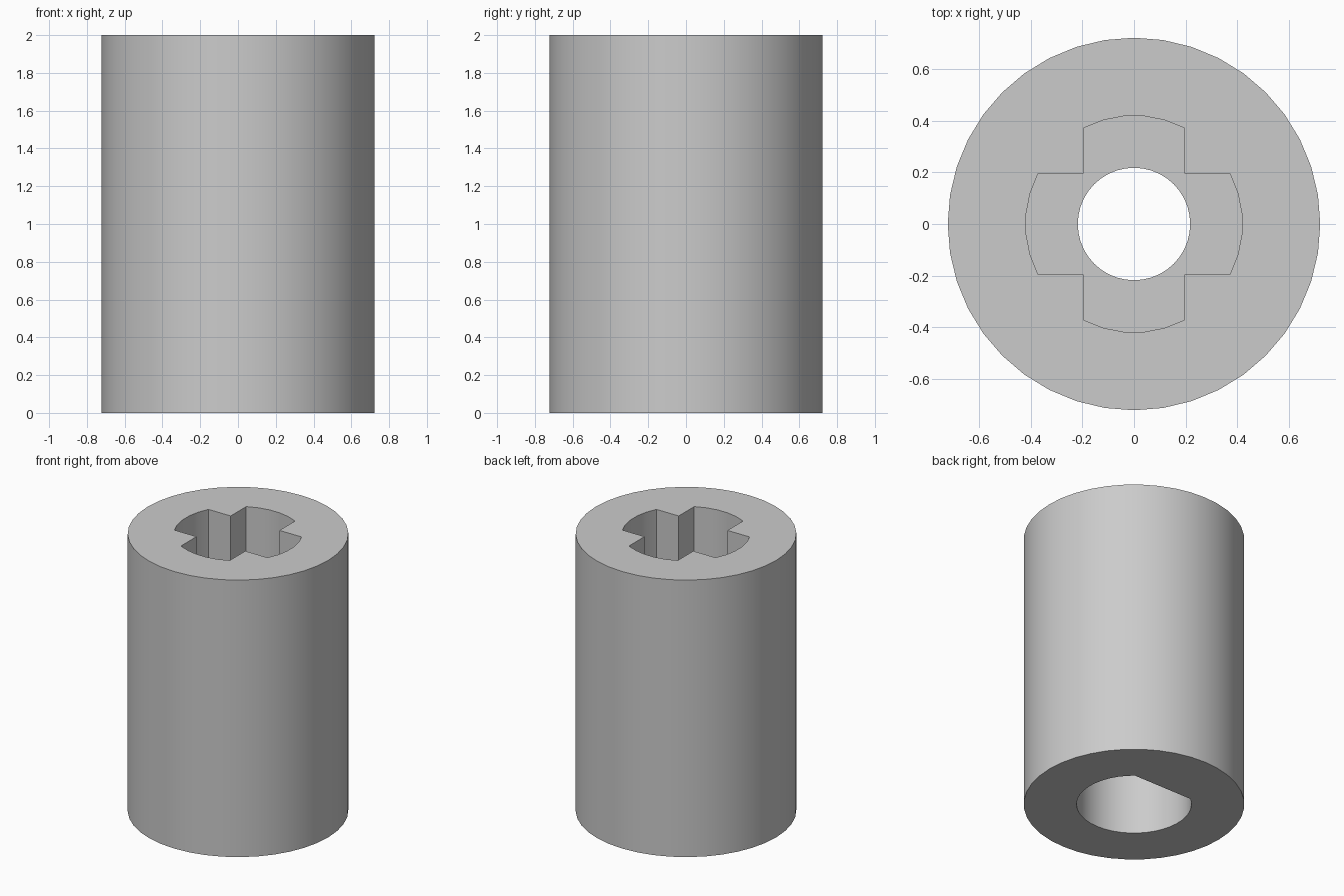
import bpy
import bmesh
from math import sin, cos, asin, acos, pi

cube = bpy.data.objects.get("Cube")
if cube:
    bpy.data.objects.remove(cube, do_unlink=True)

HEIGHT = 2.0
OUTER_R = 0.722
BORE_R = 0.218
CROSS_R, CROSS_HALF, CROSS_FLOOR = 0.42, 0.195, 1.1
SHAFT_R, SHAFT_FLAT, SHAFT_ROOF = 0.376, 0.292, 0.9

grey = bpy.data.materials.new("light grey")
grey.use_nodes = True
colour = (0.6, 0.6, 0.6, 1)
grey.diffuse_color = colour
grey.node_tree.nodes["Principled BSDF"].inputs["Base Color"].default_value = colour


def arc(radius, start, end, steps):
    """Points along an arc, both ends included."""
    angles = [start + (end - start) * i / steps for i in range(steps + 1)]
    return [(radius * cos(a), radius * sin(a)) for a in angles]


def prism(name, outline, bottom, top):
    """Extrude a closed outline between two heights."""
    bm = bmesh.new()
    face = bm.faces.new([bm.verts.new((x, y, bottom)) for x, y in outline])
    solid = bmesh.ops.extrude_face_region(bm, geom=[face])
    lifted = [v for v in solid["geom"] if isinstance(v, bmesh.types.BMVert)]
    bmesh.ops.translate(bm, verts=lifted, vec=(0, 0, top - bottom))
    bmesh.ops.recalc_face_normals(bm, faces=bm.faces)
    mesh = bpy.data.meshes.new(name)
    bm.to_mesh(mesh)
    bm.free()
    mesh.materials.append(grey)
    obj = bpy.data.objects.new(name, mesh)
    bpy.context.collection.objects.link(obj)
    return obj


# Outer sleeve
sleeve = prism("sleeve", arc(OUTER_R, 0, 2 * pi, 40)[:-1], 0, HEIGHT)

# Cross-shaped socket: four rounded arms with an inner corner between each pair
half = asin(CROSS_HALF / CROSS_R)
cross = []
for i in range(4):
    mid = i * pi / 2
    cross += arc(CROSS_R, mid - half, mid + half, 5)
    cross += arc(CROSS_HALF * 2 ** 0.5, mid + pi / 4, mid + pi / 4, 1)[:1]

# D-shaped shaft socket, with its flat towards the back
spread = acos(SHAFT_FLAT / SHAFT_R)
d_shape = arc(SHAFT_R, pi / 2 + spread, 2.5 * pi - spread, 32)

cutters = [
    prism("cross_cutter", cross, CROSS_FLOOR, HEIGHT + 0.1),
    prism("shaft_cutter", d_shape, -0.1, SHAFT_ROOF),
    prism("bore_cutter", arc(BORE_R, 0, 2 * pi, 40)[:-1], -0.2, HEIGHT + 0.2),
]

# Cut the sockets, then discard the cutters
bpy.ops.object.select_all(action="DESELECT")
bpy.context.view_layer.objects.active = sleeve
sleeve.select_set(True)
for cutter in cutters:
    cutter.hide_render = True
    cut = sleeve.modifiers.new(cutter.name, "BOOLEAN")
    cut.operation = "DIFFERENCE"
    cut.solver = "EXACT"
    cut.object = cutter
    bpy.ops.object.modifier_apply(modifier=cut.name)
    bpy.data.objects.remove(cutter, do_unlink=True)

bpy.ops.object.shade_smooth_by_angle(angle=pi / 7)
